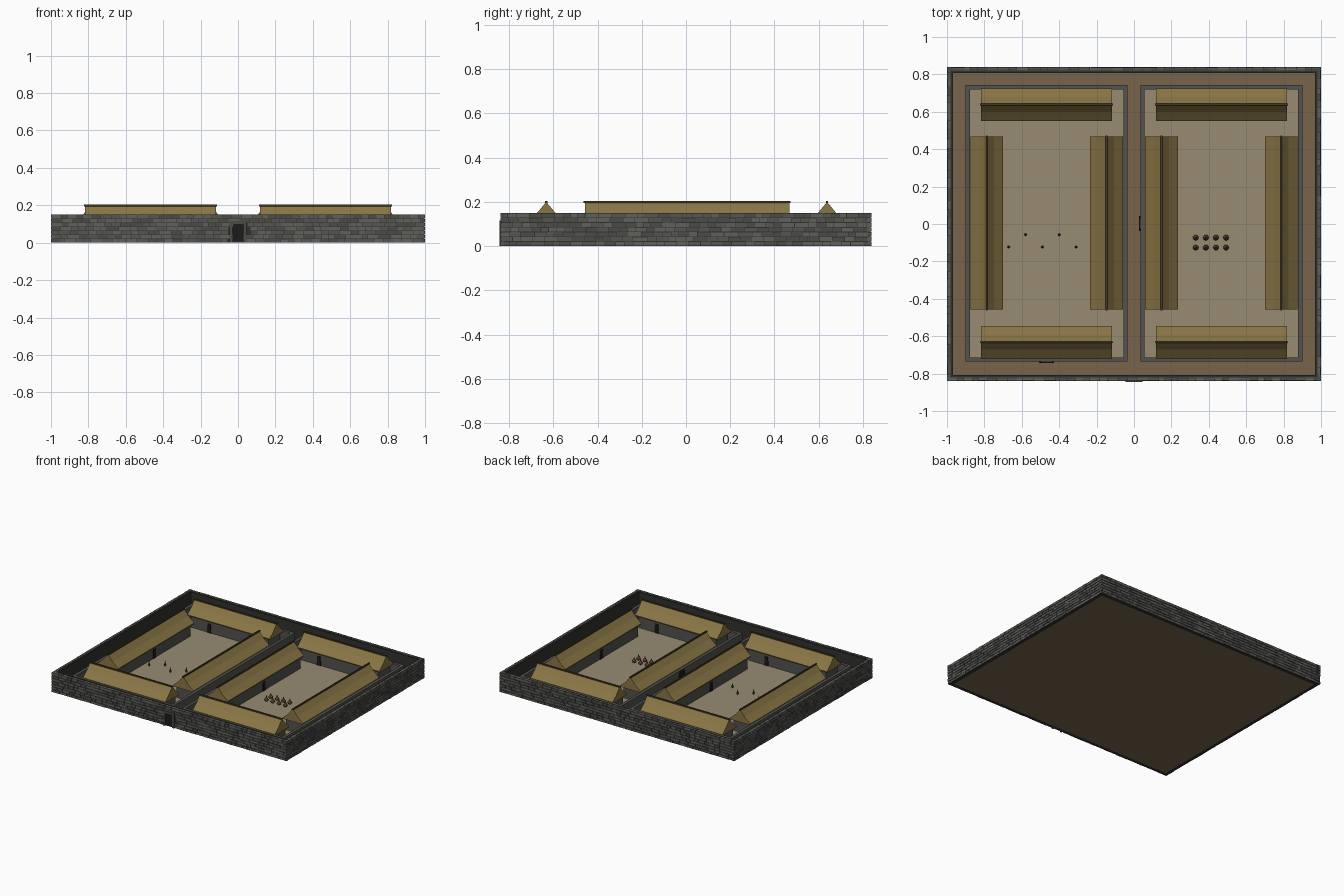
import bpy, bmesh, math, random
from mathutils import Matrix, Vector

if "Cube" in bpy.data.objects:
    bpy.data.objects.remove(bpy.data.objects["Cube"])

random.seed(4)


def material(name, r, g, b):
    m = bpy.data.materials.new(name)
    m.diffuse_color = (r, g, b, 1)
    m.use_nodes = True
    m.node_tree.nodes["Principled BSDF"].inputs["Base Color"].default_value = m.diffuse_color
    return m


STONE = [material("stone_%d" % i, v, v, v * 0.92) for i, v in enumerate((0.07, 0.09, 0.115))]
MORTAR = material("mortar", 0.03, 0.03, 0.028)
PLASTER = material("house_stone", 0.085, 0.085, 0.08)
THATCH = material("thatch", 0.25, 0.18, 0.06)
RIDGE = material("ridge_wood", 0.06, 0.045, 0.02)
EARTH = material("earth", 0.19, 0.13, 0.07)
COURT = material("court_sand", 0.31, 0.26, 0.17)
DARK = material("opening", 0.012, 0.011, 0.01)
CLAY = material("clay", 0.09, 0.045, 0.025)


def add_box(bm, x0, x1, y0, y1, z0, z1, mat=0):
    m = Matrix.Translation(((x0 + x1) / 2, (y0 + y1) / 2, (z0 + z1) / 2)) @ \
        Matrix.Diagonal((x1 - x0, y1 - y0, z1 - z0, 1))
    r = bmesh.ops.create_cube(bm, size=1, matrix=m)
    for f in {f for v in r["verts"] for f in v.link_faces}:
        f.material_index = mat


def finish(bm, name, mats, smooth=False):
    bmesh.ops.recalc_face_normals(bm, faces=bm.faces)
    me = bpy.data.meshes.new(name)
    bm.to_mesh(me)
    bm.free()
    for m in mats:
        me.materials.append(m)
    if smooth:
        for p in me.polygons:
            p.use_smooth = True
    ob = bpy.data.objects.new(name, me)
    bpy.context.collection.objects.link(ob)
    return ob


def box(name, mat, *dims):
    bm = bmesh.new()
    add_box(bm, *dims)
    return finish(bm, name, [mat])


def extrude_profile(name, pts, depth, mat, center, angle):
    """Closed (across, up) profile, extruded along local y, turned about z."""
    bm = bmesh.new()
    a = [bm.verts.new((x, -depth / 2, z)) for x, z in pts]
    b = [bm.verts.new((x, depth / 2, z)) for x, z in pts]
    bm.faces.new(a)
    bm.faces.new(b[::-1])
    for i in range(len(pts)):
        j = (i + 1) % len(pts)
        bm.faces.new((a[i], b[i], b[j], a[j]))
    bm.transform(Matrix.Translation(center) @ Matrix.Rotation(angle, 4, "Z"))
    return finish(bm, name, [mat])


def ring(name, mat, x0, x1, y0, y1, t, z0, z1):
    """Four walls around a rectangle."""
    bm = bmesh.new()
    add_box(bm, x0, x1, y0, y0 + t, z0, z1)
    add_box(bm, x0, x1, y1 - t, y1, z0, z1)
    add_box(bm, x0, x0 + t, y0 + t, y1 - t, z0, z1)
    add_box(bm, x1 - t, x1, y0 + t, y1 - t, z0, z1)
    return finish(bm, name, [mat])


def door(name, w, h, x, y, angle, depth=0.01, z=0.012):
    pts = [(-w / 2, 0), (w / 2, 0), (w * 0.38, h), (-w * 0.38, h)]
    return extrude_profile(name, pts, depth, DARK, (x, y, z), angle)


# ground and outer wall core
box("ground", EARTH, -0.97, 0.97, -0.81, 0.81, 0.0, 0.01)
ring("outer_wall_core", MORTAR, -0.994, 0.994, -0.834, 0.834, 0.026, 0.0, 0.148)

# stone courses on the outer faces of the wall
bm = bmesh.new()
ROWS = 7
for side in range(4):
    half, off = ((1.0, 0.84), (0.84, 1.0))[side % 2]
    for row in range(ROWS):
        z0, z1 = 0.15 * row / ROWS, 0.15 * (row + 1) / ROWS
        p = -half
        while p < half - 0.005:
            w = random.uniform(0.03, 0.065)
            q = p + w if p + w < half - 0.02 else half
            out = off - random.uniform(0.0, 0.003)
            s = -1 if side in (0, 3) else 1
            mid = (p + q) / 2
            if not (side == 0 and abs(mid) < 0.04 and z1 < 0.115):
                n0, n1 = sorted((s * out, s * (off - 0.02)))
                g = 0.0012
                zz = (z0 + g, z1 - random.uniform(0.001, 0.003) if row < ROWS - 1 else z1)
                span = (p + g, q - g) if abs(q) < half else (p + g, q)
                d = (*span, n0, n1) if side % 2 == 0 else (n0, n1, *span)
                add_box(bm, *d, *zz, random.randrange(3))
            p = q
finish(bm, "outer_wall_stones", STONE)

# main gate: dark opening between stone jambs and lintel
door("main_gate_opening", 0.062, 0.1, 0, -0.833, 0, 0.014, 0.008)
bm = bmesh.new()
for s in (-1, 1):
    add_box(bm, *sorted((s * 0.03, s * 0.046)), -0.844, -0.82, 0.0, 0.105)
add_box(bm, -0.046, 0.046, -0.844, -0.82, 0.1, 0.115)
finish(bm, "main_gate_frame", STONE[:1])

# thatched roof profile, slightly hollow slopes with a thick eave
ROOF = [(0, 0.2), (0.039, 0.153), (0.087, 0.112), (0.085, 0.103),
        (-0.085, 0.103), (-0.087, 0.112), (-0.039, 0.153)]


def house(name, x, y, length, angle, doors):
    """angle 0: ridge along y, courtyard on local +x."""
    rot = Matrix.Rotation(angle, 4, "Z")
    place = Matrix.Translation((x, y, 0)) @ rot
    bm = bmesh.new()
    hl = length / 2 - 0.02
    add_box(bm, -0.07, 0.07, -hl, hl, 0.002, 0.11)
    bm.transform(place)
    finish(bm, name + "_walls", [PLASTER])
    extrude_profile(name + "_roof", ROOF, length, THATCH, (x, y, 0), angle)
    bm = bmesh.new()
    add_box(bm, -0.005, 0.005, -length / 2 - 0.006, length / 2 + 0.006, 0.194, 0.203)
    bm.transform(place)
    finish(bm, name + "_ridge_pole", [RIDGE])
    for i, d in enumerate(doors):
        c = place @ Vector((0.07, d, 0))
        door("%s_door_%d" % (name, i), 0.034, 0.07, c.x, c.y, angle + math.pi / 2)


# two courtyards, each with an enclosure and four houses
for side, s in (("left", -1), ("right", 1)):
    x0, x1 = sorted((s * 0.035, s * 0.9))
    cx = s * 0.467
    ring(side + "_court_wall", PLASTER, x0, x1, -0.735, 0.742, 0.022, 0.002, 0.11)
    box(side + "_court_floor", COURT, x0 + 0.02, x1 - 0.02, -0.717, 0.722, 0.001, 0.014)
    house(side + "_west_house", cx - 0.32, 0.005, 0.925, 0, [0])
    house(side + "_east_house", cx + 0.32, 0.005, 0.925, math.pi, [0])
    house(side + "_south_house", cx, -0.632, 0.7, math.pi / 2, [-0.175, 0.175])
    house(side + "_north_house", cx, 0.638, 0.7, -math.pi / 2, [-0.175, 0.175])

# courtyard entrances
door("left_court_entrance", 0.075, 0.09, -0.468, -0.734, 0, 0.02)
door("right_court_entrance", 0.075, 0.09, 0.036, 0.003, math.pi / 2, 0.02)


def teardrop(name, x, y, r, h, mat):
    prof = [(0.5, 0), (0.9, 0.14), (1.0, 0.3), (0.75, 0.5), (0.35, 0.72), (0.18, 0.88), (0.22, 1.0)]
    bm = bmesh.new()
    n = 12
    rings = [[bm.verts.new((x + r * k * math.cos(2 * math.pi * i / n),
                            y + r * k * math.sin(2 * math.pi * i / n), 0.013 + h * z))
              for i in range(n)] for k, z in prof]
    for a, b in zip(rings, rings[1:]):
        for i in range(n):
            bm.faces.new((a[i], a[(i + 1) % n], b[(i + 1) % n], b[i]))
    bm.faces.new(rings[0][::-1])
    bm.faces.new(rings[-1])
    finish(bm, name, [mat], True)


# jars in the right court, small upright markers in the left
for i in range(4):
    for j in range(2):
        teardrop("jar_%d_%d" % (i, j), 0.33 + i * 0.054, -0.126 + j * 0.053, 0.015, 0.04, CLAY)
for i in range(5):
    teardrop("marker_%d" % i, -0.67 + i * 0.09, -0.123 + (i % 2) * 0.066, 0.007, 0.04, RIDGE)
